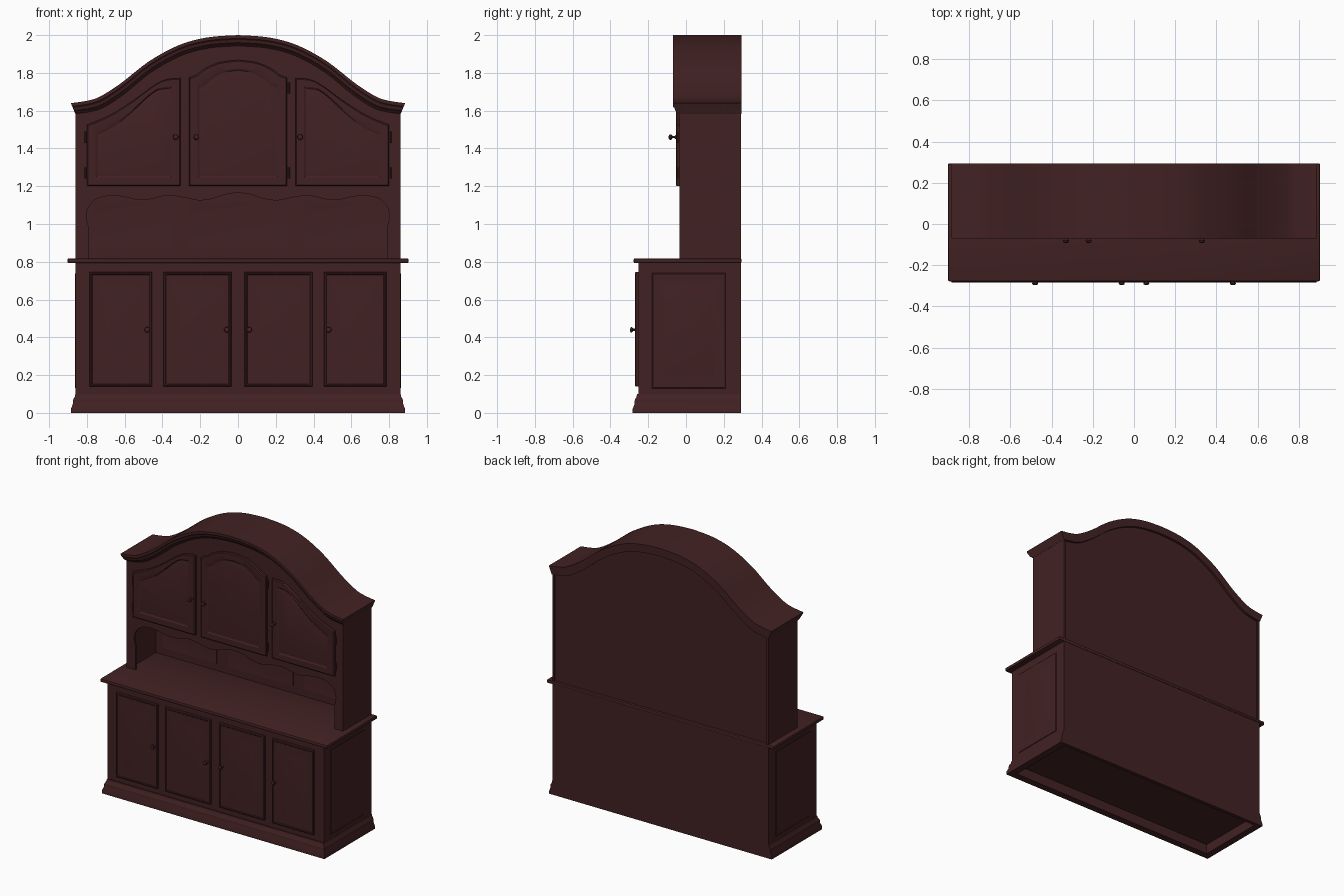
import bpy, bmesh, math
from mathutils import Vector, Matrix

if "Cube" in bpy.data.objects:
    bpy.data.objects.remove(bpy.data.objects["Cube"], do_unlink=True)

COLOUR = (0.055, 0.0155, 0.0165, 1)
wood = bpy.data.materials.new("dark mahogany")
wood.use_nodes = True
wood.diffuse_color = COLOUR
wood.node_tree.nodes["Principled BSDF"].inputs["Base Color"].default_value = COLOUR


def finish(name, bm, recalc=True):
    if recalc:
        bmesh.ops.recalc_face_normals(bm, faces=bm.faces[:])
    mesh = bpy.data.meshes.new(name)
    bm.to_mesh(mesh)
    bm.free()
    ob = bpy.data.objects.new(name, mesh)
    bpy.context.collection.objects.link(ob)
    mesh.materials.append(wood)
    bpy.ops.object.select_all(action='DESELECT')
    ob.select_set(True)
    bpy.context.view_layer.objects.active = ob
    bpy.ops.object.shade_smooth_by_angle(angle=math.radians(25))


def box(name, x0, x1, y0, y1, z0, z1, bevel=0):
    bm = bmesh.new()
    bmesh.ops.create_cube(bm, size=1)
    for v in bm.verts:
        v.co = Vector(((x0 + x1) / 2 + v.co.x * (x1 - x0),
                       (y0 + y1) / 2 + v.co.y * (y1 - y0),
                       (z0 + z1) / 2 + v.co.z * (z1 - z0)))
    if bevel:
        bmesh.ops.bevel(bm, geom=bm.edges[:], offset=bevel, segments=2, affect='EDGES', profile=0.5)
    finish(name, bm)


def curve(points, steps=4):
    """Smooth line through the given points."""
    pts = [Vector(p) for p in points]
    out = []
    for i in range(len(pts) - 1):
        a, b, c, d = pts[max(i - 1, 0)], pts[i], pts[i + 1], pts[min(i + 2, len(pts) - 1)]
        for k in range(steps):
            t = k / steps
            out.append(b + (c - a) * t / 2 + (a * 2 - b * 5 + c * 4 - d) * t * t / 2
                       + (b * 3 - a - c * 3 + d) * t ** 3 / 2)
    return [(p.x, p.y) for p in out] + [tuple(pts[-1])]


def mirrored(half):
    """Full line from right to left, from a half starting at x = 0."""
    return half[::-1] + [(-x, z) for x, z in half[1:]]


def bridge(bm, rows, closed=True):
    """Join neighbouring rows of vertices with quads."""
    n = len(rows[0])
    for low, high in zip(rows, rows[1:]):
        for i in range(n):
            j = (i + 1) % n
            bm.faces.new((low[i], low[j], high[j], high[i]))


def prism(name, outline, y0, y1):
    bm = bmesh.new()
    rows = [[bm.verts.new((x, y, z)) for x, z in outline] for y in (y0, y1)]
    bridge(bm, rows)
    for row in rows:
        bm.faces.new(row)
    finish(name, bm)


def panel(name, outline, y, steps, turn=0):
    """Moulded panel with a flat bottom edge; steps are (margin, rise) pairs."""
    xs = [x for x, z in outline]
    x0, x1 = min(xs), max(xs)
    floor = min(z for x, z in outline)
    mid, half = (x0 + x1) / 2, (x1 - x0) / 2
    bm = bmesh.new()
    rows = []
    for margin, rise in [(0, 0)] + steps:
        rows.append([bm.verts.new((mid + (x - mid) * (half - margin) / half, y - rise,
                                   z + margin if z == floor else z - margin)) for x, z in outline])
    bridge(bm, rows)
    face = bm.faces.new(rows[-1])
    face.normal_update()
    if face.normal.y > 0:
        bmesh.ops.reverse_faces(bm, faces=bm.faces[:])
    bmesh.ops.rotate(bm, verts=bm.verts[:], matrix=Matrix.Rotation(turn, 3, 'Z'))
    finish(name, bm, recalc=False)


def rect(x0, x1, z0, z1):
    return [(x0, z0), (x1, z0), (x1, z1), (x0, z1)]


def knob(name, x, y, z, reach):
    # turned knob: stem, head and rounded tip
    profile = [(0.012, 0), (0.006, 0.2), (0.006, 0.45), (0.015, 0.65), (0.013, 0.88), (0.003, 1)]
    bm = bmesh.new()
    rings = [[bm.verts.new((x + r * math.cos(a * math.tau / 12), y - d * reach, z + r * math.sin(a * math.tau / 12)))
              for a in range(12)] for r, d in profile]
    bridge(bm, rings)
    bm.faces.new(rings[-1])
    finish(name, bm)


def hinge(name, x, y, z):
    bm = bmesh.new()
    bmesh.ops.create_cone(bm, cap_ends=True, segments=8, radius1=0.006, radius2=0.006, depth=0.06,
                          matrix=Matrix.Translation((x, y, z)))
    finish(name, bm)


def skirt(name, profile, hx, front, back):
    """Moulding round all four sides with a flush back, open below."""
    bm = bmesh.new()
    rows = []
    for out, z in profile:
        x, f, b = hx + out, front - out, back + min(out, 0)
        rows.append([bm.verts.new(p) for p in ((-x, b, z), (-x, f, z), (x, f, z), (x, b, z))])
    bridge(bm, rows + rows[:1])
    finish(name, bm)


# Lower cabinet
BACK = 0.29
box("lower_cabinet", -0.86, 0.86, -0.252, BACK, 0.07, 0.8)
skirt("plinth", [(0.025, 0), (0.025, 0.02), (0.015, 0.045), (0.013, 0.07), (0.004, 0.085), (0.001, 0.1),
                 (-0.025, 0.1), (-0.025, 0)], 0.86, -0.258, BACK)
box("counter_top", -0.903, 0.903, -0.278, 0.294, 0.793, 0.818, 0.008)

# Lower doors with a beaded border
DOOR = [(0, 0.014), (0.004, 0.018), (0.01, 0.018), (0.014, 0.014), (0.06, 0.014), (0.09, 0.017)]
for side, s in (("left", 1), ("right", -1)):
    for place, x0, x1, kx in (("inner", 0.035, 0.395, 0.06), ("outer", 0.455, 0.785, 0.48)):
        panel(f"lower_door_{side}_{place}", rect(*sorted((s * x0, s * x1)), 0.14, 0.745), -0.252, DOOR)
        knob(f"lower_knob_{side}_{place}", s * kx, -0.266, 0.44, 0.031)
    # Raised field on the end of the lower cabinet
    y0, y1 = sorted((s * -0.18, s * 0.21))
    panel(f"end_panel_{side}", rect(y0, y1, 0.13, 0.74), -0.86,
          [(0.004, 0.003), (0.055, 0.001), (0.068, 0.004)], s * math.pi / 2)

# Upper case, open at the display niche, with its back set in
CASE_BACK = 0.278
ARCH = curve([(0, 2.0), (0.16, 1.988), (0.31, 1.948), (0.47, 1.862), (0.62, 1.745), (0.73, 1.675),
              (0.8, 1.652), (0.885, 1.64)])
roofline = [(x * 0.86 / 0.885, z - 0.03) for x, z in mirrored(ARCH)]
prism("upper_case", [(-0.86, 1.18), (0.86, 1.18)] + roofline, -0.02, CASE_BACK)
box("niche_back", -0.85, 0.85, 0.26, CASE_BACK, 0.81, 1.18)
for side, s in (("left", 1), ("right", -1)):
    box(f"niche_side_{side}", *sorted((s * 0.835, s * 0.86)), -0.02, CASE_BACK, 0.81, 1.18)
    box(f"back_edge_{side}", *sorted((s * 0.845, s * 0.86)), CASE_BACK, BACK, 0.81, 1.6)

# Face frame with scalloped valance
valance = curve([(0, 1.165), (0.06, 1.158), (0.13, 1.135), (0.21, 1.125), (0.3, 1.143), (0.38, 1.15),
                 (0.46, 1.132), (0.53, 1.128), (0.61, 1.145), (0.69, 1.148), (0.75, 1.132), (0.79, 1.09),
                 (0.802, 1.04), (0.79, 0.98)]) + [(0.79, 0.81)]
prism("face_frame", [(0.86, 0.81)] + roofline + [(-0.86, 0.81)] + mirrored(valance)[::-1], -0.035, -0.02)

# Framed panels at the back of the niche
for place, x0, x1 in (("right", -0.78, -0.35), ("centre", -0.26, 0.26), ("left", 0.35, 0.78)):
    panel(f"niche_panel_{place}", rect(x0, x1, 0.87, 1.12), 0.26, [(0, 0.005), (0.012, 0.003)])

# Crown moulding swept along the arch
section = [(-0.07, 0), (-0.07, 0.018), (-0.062, 0.026), (-0.057, 0.042), (-0.046, 0.05), (-0.036, 0.06),
           (0.294, 0.06), (0.294, 0)]
bm = bmesh.new()
ribs = [[bm.verts.new((x * (1 - 0.45 * d), y, z - d * 0.95)) for y, d in section] for x, z in mirrored(ARCH)]
bridge(bm, ribs)
bm.faces.new(ribs[0])
bm.faces.new(ribs[-1])
finish("crown_moulding", bm)

# Upper doors with arched tops
ARCHED = [(0, 0.012), (0.006, 0.018), (0.045, 0.018), (0.055, 0.013), (0.085, 0.018)]
centre_top = mirrored(curve([(0, 1.868), (0.1, 1.855), (0.18, 1.82), (0.22, 1.79), (0.26, 1.775)]))
panel("upper_door_centre", [(-0.26, 1.2), (0.26, 1.2)] + centre_top, -0.035, ARCHED)
knob("upper_knob_centre", -0.22, -0.053, 1.46, 0.04)
side_top = curve([(0.305, 1.772), (0.38, 1.765), (0.45, 1.73), (0.56, 1.65), (0.68, 1.575), (0.8, 1.525)])
for side, s in (("left", 1), ("right", -1)):
    panel(f"upper_door_{side}", [(s * x, z) for x, z in [(0.8, 1.2), (0.305, 1.2)] + side_top], -0.035, ARCHED)
    knob(f"upper_knob_{side}", s * 0.33, -0.053, 1.46, 0.04)
    for i, z in enumerate((1.27, 1.46)):
        hinge(f"upper_hinge_{side}_{i}", s * 0.806, -0.045, z)
for i, z in enumerate((1.27, 1.72)):
    hinge(f"upper_hinge_centre_{i}", 0.268, -0.045, z)
